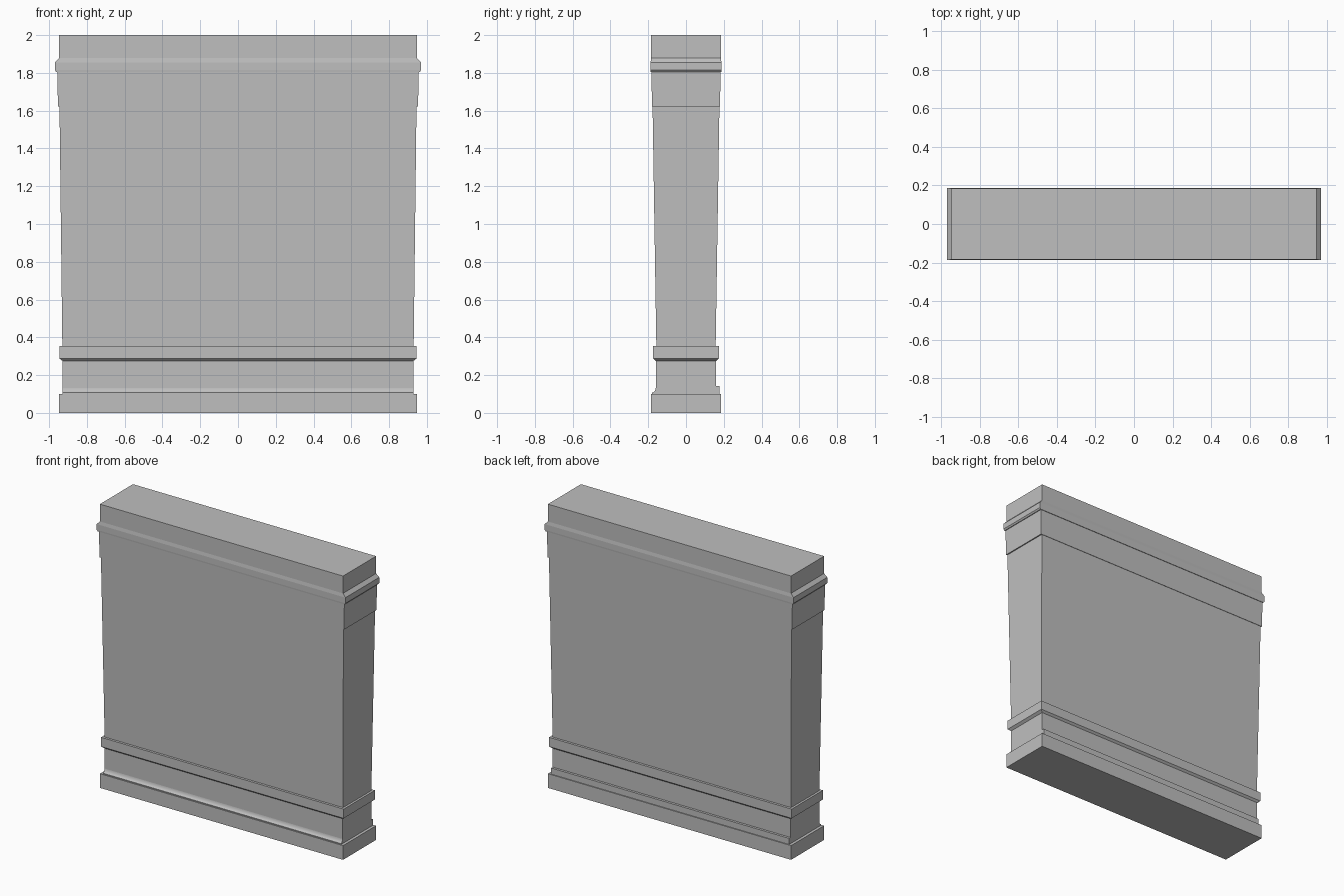
import bpy, bmesh, math

if "Cube" in bpy.data.objects:
    bpy.data.objects.remove(bpy.data.objects["Cube"], do_unlink=True)

stone = bpy.data.materials.new("grey_stone")
stone.use_nodes = True
GREY = (0.52, 0.52, 0.52, 1)
stone.diffuse_color = GREY
stone.node_tree.nodes["Principled BSDF"].inputs["Base Color"].default_value = GREY


def finish(name, bm):
    bmesh.ops.recalc_face_normals(bm, faces=bm.faces)
    mesh = bpy.data.meshes.new(name)
    bm.to_mesh(mesh)
    bm.free()
    mesh.materials.append(stone)
    obj = bpy.data.objects.new(name, mesh)
    bpy.context.collection.objects.link(obj)
    return obj


def ring_stack(name, rings):
    """Loft rectangular rings given as (height, half width, half depth)."""
    bm = bmesh.new()
    loops = [[bm.verts.new((sx * w, sy * d, z))
              for sx, sy in ((-1, -1), (1, -1), (1, 1), (-1, 1))]
             for z, w, d in rings]
    for low, high in zip(loops, loops[1:]):
        for i in range(4):
            j = (i + 1) % 4
            bm.faces.new((low[i], low[j], high[j], high[i]))
    bm.faces.new(loops[0][::-1])
    bm.faces.new(loops[-1])
    return finish(name, bm)


def long_moulding(name, section, half):
    """Extrude a (y, z) section along the width."""
    bm = bmesh.new()
    face = bm.faces.new([bm.verts.new((-half, y, z)) for y, z in section])
    out = bmesh.ops.extrude_face_region(bm, geom=[face])
    bmesh.ops.translate(bm, vec=(2 * half, 0, 0),
                        verts=[g for g in out["geom"] if isinstance(g, bmesh.types.BMVert)])
    return finish(name, bm)


# Whole pier: plinth, neck, lower band, flared shaft, frieze, cornice, cap
ring_stack("pier_body", [
    (0, 0.948, 0.184), (0.1, 0.948, 0.184),
    (0.1, 0.928, 0.16), (0.275, 0.928, 0.16),
    (0.288, 0.946, 0.174), (0.353, 0.946, 0.174),
    (0.353, 0.93, 0.157), (1.622, 0.945, 0.177),
    (1.622, 0.953, 0.18), (1.805, 0.957, 0.183),
    (1.805, 0.962, 0.187), (1.815, 0.97, 0.188), (1.855, 0.97, 0.188),
    (1.878, 0.948, 0.184), (2, 0.948, 0.184)])

# Hollow moulding along the front, above the plinth
arc = [(-0.159 - 0.02 * (1 - math.sin(a)), 0.143 - 0.036 * math.cos(a))
       for a in (math.pi / 2 * i / 8 for i in range(9))]
cove = long_moulding("front_cove", [(-0.15, 0.1), (-0.179, 0.1)] + arc + [(-0.15, 0.143)], 0.928)
bpy.ops.object.select_all(action="DESELECT")
cove.select_set(True)
bpy.context.view_layer.objects.active = cove
bpy.ops.object.shade_smooth_by_angle(angle=math.radians(35))

# Square strip along the back
long_moulding("back_strip", [(0.15, 0.1), (0.177, 0.1), (0.177, 0.143), (0.15, 0.143)], 0.928)
